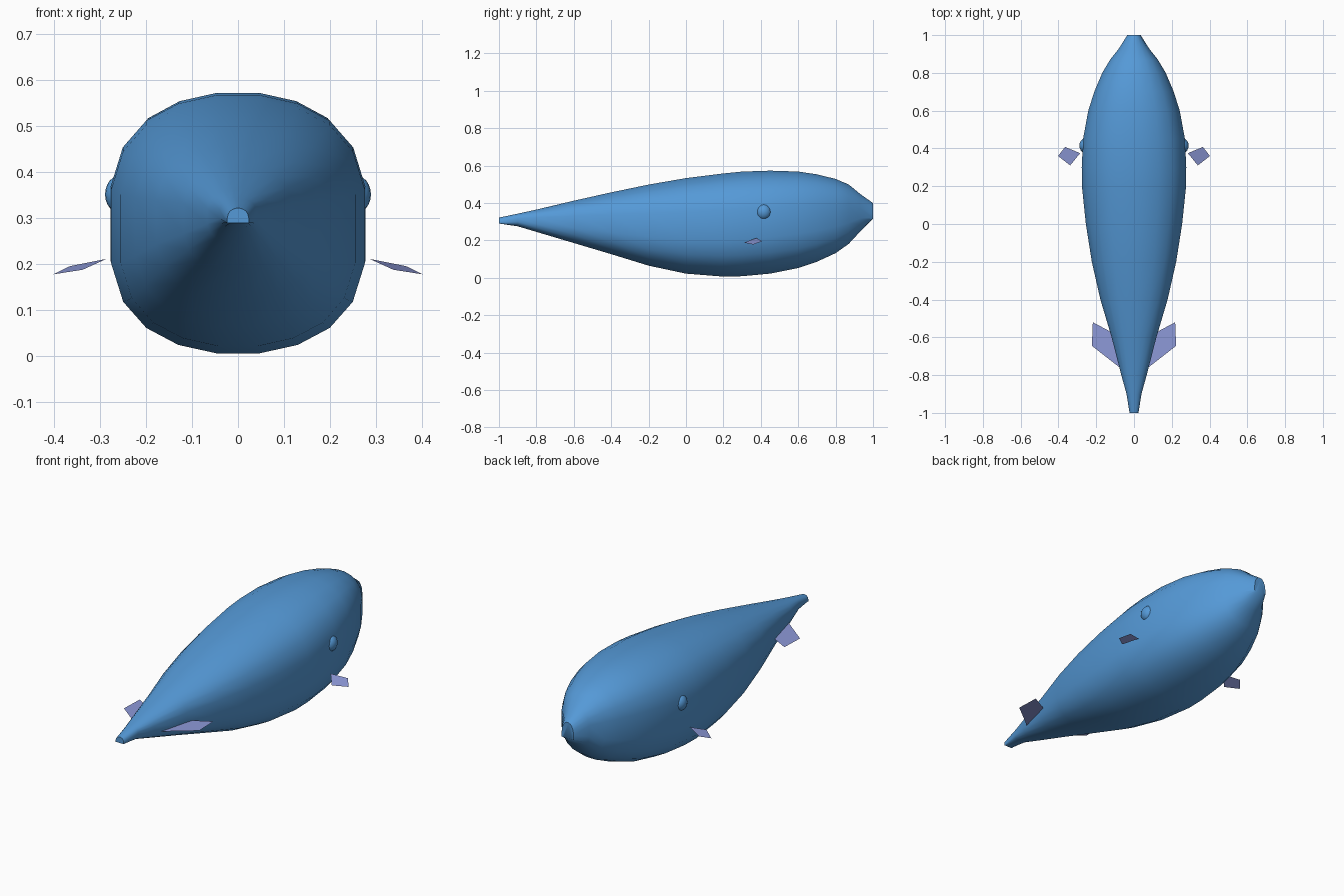
import bpy
import bmesh
from math import sin, cos, radians, copysign

default_cube = bpy.data.objects.get("Cube")
if default_cube:
    bpy.data.objects.remove(default_cube, do_unlink=True)


def make_material(name, rgb):
    material = bpy.data.materials.new(name)
    material.use_nodes = True
    colour = (*rgb, 1)
    material.diffuse_color = colour
    shader = next(n for n in material.node_tree.nodes if n.type == "BSDF_PRINCIPLED")
    shader.inputs["Base Color"].default_value = colour
    return material


BLUE = make_material("body blue", (.09, .32, .68))
VIOLET = make_material("fin violet", (.27, .32, .69))


def add_object(name, bm, material, smooth_angle=None):
    mesh = bpy.data.meshes.new(name)
    bm.to_mesh(mesh)
    bm.free()
    mesh.materials.append(material)
    obj = bpy.data.objects.new(name, mesh)
    bpy.context.collection.objects.link(obj)
    if smooth_angle:
        bpy.ops.object.select_all(action="DESELECT")
        obj.select_set(True)
        bpy.context.view_layer.objects.active = obj
        bpy.ops.object.shade_smooth_by_angle(angle=radians(smooth_angle))
    return obj


def power(value, exponent):
    return copysign(abs(value) ** exponent, value)


# Body stations: y, half width, bottom, top
STATIONS = [
    (-1, .024, .29, .322), (-.9, .04, .275, .343), (-.8, .068, .245, .365),
    (-.6, .12, .185, .413), (-.4, .18, .125, .458), (-.2, .226, .063, .5),
    (0, .258, .02, .535), (.2, .279, .004, .56), (.3, .28, .006, .57),
    (.45, .273, .02, .575), (.6, .245, .05, .57), (.7, .213, .084, .555),
    (.8, .17, .13, .53), (.87, .128, .18, .5), (.93, .08, .245, .45),
    (1, .036, .315, .4),
]
SIDES = 20


def body_ring(bm, station):
    y, half_width, bottom, top = station
    ring = []
    for i in range(SIDES):
        angle = radians(360 / SIDES) * (i + .5)
        x = half_width * power(sin(angle), .97)
        rise = power(cos(angle), .67)
        # Both tips are arches with a flat underside
        share = max(0, rise) if abs(y) == 1 else (rise + 1) / 2
        ring.append(bm.verts.new((x, y, bottom + (top - bottom) * share)))
    return ring


# Lofted body, closed at both tips
bm = bmesh.new()
rings = [body_ring(bm, station) for station in STATIONS]
for a, b in zip(rings, rings[1:]):
    for i in range(SIDES):
        j = (i + 1) % SIDES
        bm.faces.new((a[i], a[j], b[j], b[i]))
bm.faces.new(rings[0])
bm.faces.new(rings[-1])
bmesh.ops.recalc_face_normals(bm, faces=bm.faces[:])
add_object("body", bm, BLUE, 50)


def add_fin(name, corners, side):
    bm = bmesh.new()
    bm.faces.new([bm.verts.new((side * x, y, z)) for x, y, z in corners])
    bmesh.ops.recalc_face_normals(bm, faces=bm.faces[:])
    if bm.faces[:][0].normal.z < 0:
        bmesh.ops.reverse_faces(bm, faces=bm.faces[:])
    add_object(name, bm, VIOLET)


SIDE_FIN = [(.285, .375, .212), (.365, .408, .196), (.402, .36, .178), (.338, .31, .188)]
TAIL_FIN = [(.05, -.61, .28), (.218, -.52, .28), (.223, -.645, .28), (.05, -.78, .28)]

# Mirrored eyes and fins
for side, label in ((1, "left"), (-1, "right")):
    bm = bmesh.new()
    bmesh.ops.create_uvsphere(bm, u_segments=20, v_segments=12, radius=1)
    bmesh.ops.scale(bm, vec=(.035, .041, .042), verts=bm.verts)
    bmesh.ops.translate(bm, vec=(side * .254, .415, .352), verts=bm.verts)
    add_object(label + "_eye", bm, BLUE, 40)
    add_fin(label + "_side_fin", SIDE_FIN, side)
    add_fin(label + "_tail_fin", TAIL_FIN, side)
